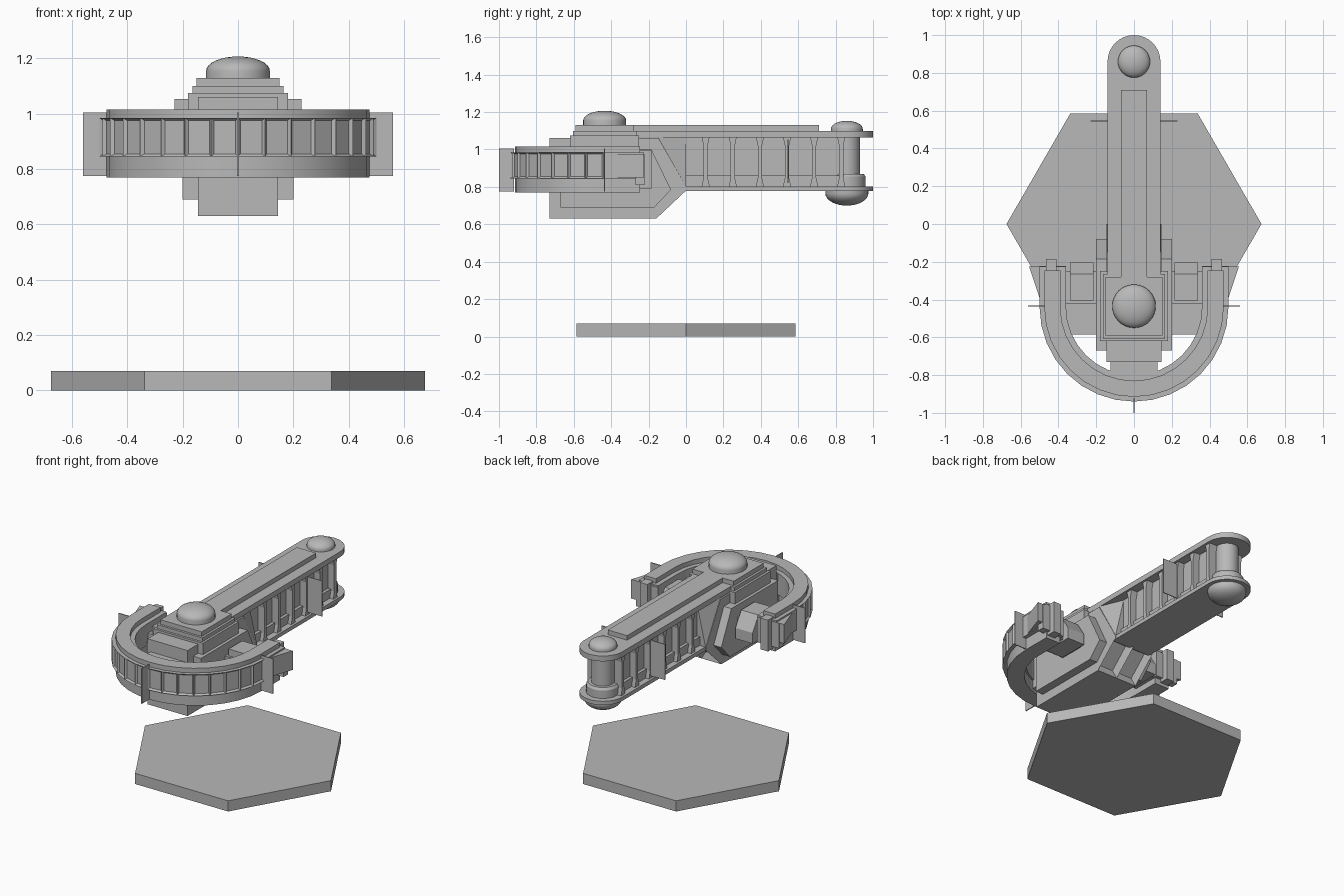
import bpy, bmesh
from math import sin, cos, pi
from mathutils import Vector, Matrix

cube = bpy.data.objects.get("Cube")
if cube:
    bpy.data.objects.remove(cube, do_unlink=True)

grey = bpy.data.materials.new("plain_grey")
grey.use_nodes = True
grey.diffuse_color = (0.48, 0.48, 0.48, 1)
grey.node_tree.nodes["Principled BSDF"].inputs["Base Color"].default_value = (0.48, 0.48, 0.48, 1)


def finish(name, bm, smooth=False):
    bmesh.ops.recalc_face_normals(bm, faces=bm.faces)
    mesh = bpy.data.meshes.new(name)
    bm.to_mesh(mesh)
    bm.free()
    mesh.materials.append(grey)
    obj = bpy.data.objects.new(name, mesh)
    bpy.context.collection.objects.link(obj)
    if smooth:
        bpy.ops.object.select_all(action='DESELECT')
        obj.select_set(True)
        bpy.context.view_layer.objects.active = obj
        bpy.ops.object.shade_smooth_by_angle(angle=0.5)
    return obj


def box(name, x, y, z):
    bm = bmesh.new()
    bmesh.ops.create_cube(bm, size=1)
    for v in bm.verts:
        v.co = Vector([(a + b) / 2 + c * (b - a) for (a, b), c in zip((x, y, z), v.co)])
    return finish(name, bm)


def prism_mesh(points, low, high, axis):
    """Extrude a 2D outline along x (points are y, z) or z (points are x, y)."""
    bm = bmesh.new()
    verts = [bm.verts.new((low, a, b) if axis == 'x' else (a, b, low)) for a, b in points]
    face = bm.faces.new(verts)
    out = bmesh.ops.extrude_face_region(bm, geom=[face])
    step = Vector((high - low, 0, 0) if axis == 'x' else (0, 0, high - low))
    bmesh.ops.translate(bm, vec=step, verts=[v for v in out["geom"] if isinstance(v, bmesh.types.BMVert)])
    bmesh.ops.recalc_face_normals(bm, faces=bm.faces)
    return bm


def prism(name, points, low, high, axis='z', smooth=False):
    return finish(name, prism_mesh(points, low, high, axis), smooth)


def lathe(name, y, profile):
    bm = bmesh.new()
    verts = [bm.verts.new((r, y, z)) for r, z in profile]
    edges = [bm.edges.new(pair) for pair in zip(verts, verts[1:])]
    bmesh.ops.spin(bm, geom=verts + edges, cent=(0, y, 0), axis=(0, 0, 1), angle=2 * pi, steps=32)
    bmesh.ops.remove_doubles(bm, verts=bm.verts, dist=0.0005)
    return finish(name, bm, True)


def dome(name, y, radius, base, shoulder, tip):
    arc = [(radius * cos(i * pi / 16), shoulder + (tip - shoulder) * sin(i * pi / 16)) for i in range(9)]
    return lathe(name, y, [(0, base), (radius, base)] + arc)


def mirrored(maker, name, x, *args):
    for side, s in (("left", 1), ("right", -1)):
        maker(side + "_" + name, tuple(sorted((s * x[0], s * x[1]))), *args)


def x_prism(name, x, points):
    prism(name, points, x[0], x[1], 'x')


# Hexagonal stand
prism("hex_base", [(0.675 * cos(i * pi / 3), 0.675 * sin(i * pi / 3)) for i in range(6)], 0, 0.07)

# Horseshoe ring
RING_Y = -0.44


def horseshoe(inner, outer, end):
    def u(r):
        arc = [(r * cos(pi + i * pi / 16), RING_Y + r * sin(pi + i * pi / 16)) for i in range(17)]
        return [(-r, end)] + arc + [(r, end)]
    return u(outer) + u(inner)[::-1]


prism("ring_lower_band", horseshoe(0.37, 0.475, -0.245), 0.77, 0.845, smooth=True)
prism("ring_upper_band", horseshoe(0.39, 0.475, -0.245), 0.985, 1.015, smooth=True)
bm = prism_mesh(horseshoe(0.36, 0.5, -0.225), 0.845, 0.985, 'z')
outer = [f for f in bm.faces if len(f.verts) == 4 and abs(f.normal.z) < 0.1
         and all((v.co.xy - Vector((0, RING_Y))).length > 0.49 for v in f.verts)
         and f.calc_center_median().y < RING_Y]
bmesh.ops.inset_individual(bm, faces=outer, thickness=0.014, depth=-0.012)
finish("ring_window_band", bm)

# Ring tips and fins
for side, s in (("left", 1), ("right", -1)):
    prism(side + "_tip_wedge", [(s * 0.49, -0.42), (s * 0.555, -0.225), (s * 0.49, -0.225)], 0.85, 0.975)
mirrored(box, "tip_block", (0.36, 0.52), (-0.27, -0.222), (0.81, 0.975))
mirrored(box, "tip_end", (0.41, 0.465), (-0.25, -0.185), (0.79, 0.995))
mirrored(box, "ring_fin", (0.47, 0.56), (-0.438, -0.432), (0.775, 1.005))
box("front_ring_fin", (-0.003, 0.003), (-1.0, -0.92), (0.775, 1.005))

# Arms joining the hull to the ring
mirrored(box, "ring_arm", (0.18, 0.38), (-0.42, -0.25), (0.81, 0.92))
mirrored(x_prism, "arm_housing", (0.215, 0.34),
         [(-0.405, 0.8), (-0.205, 0.8), (-0.205, 0.87), (-0.265, 0.965), (-0.405, 0.965)])
box("front_ring_link", (-0.125, 0.125), (-0.8, -0.7), (0.79, 0.98))

# Hull core, with two exhaust recesses in its sloping underside
bm = prism_mesh([(-0.73, 0.63), (-0.16, 0.63), (0, 0.78), (0, 0.8), (-0.15, 1.06), (-0.73, 1.06)],
                -0.145, 0.145, 'x')
bmesh.ops.bisect_plane(bm, geom=bm.verts[:] + bm.edges[:] + bm.faces[:], plane_co=(0, 0, 0), plane_no=(1, 0, 0))
slope = [f for f in bm.faces if f.normal.z < -0.3 and f.normal.y > 0.3]
bmesh.ops.inset_individual(bm, faces=slope, thickness=0.035, depth=-0.04)
finish("hull_core", bm)

# Hull side armour and gusset behind it
prism("hull_armour", [(-0.67, 0.69), (-0.17, 0.69), (-0.08, 0.785), (-0.185, 1.0), (-0.67, 1.0)],
      -0.2, 0.2, 'x')
bm = bmesh.new()
for s in (1, -1):
    for co in ((0.143, -0.15, 1.065), (0.143, 0, 0.8), (0.08, 0, 1.065), (0.08, -0.15, 0.8)):
        bm.verts.new((s * co[0], co[1], co[2]))
bmesh.ops.convex_hull(bm, input=bm.verts)
finish("boom_gusset", bm)

# Stepped turret and its dome
for i, (w, z0, z1) in enumerate(((0.18, 1.0, 1.075), (0.165, 1.075, 1.1), (0.15, 1.1, 1.13))):
    box("turret_step_%d" % (i + 1), (-w, w), (-0.435 - w - 0.005, -0.435 + w + 0.005), (z0, z1))
dome("turret_dome", -0.435, 0.115, 1.12, 1.155, 1.207)

# Boom plates with round ends
END_Y = 0.86


def stadium(r, start):
    return [(-r, start)] + [(r * cos(pi - i * pi / 16), END_Y + r * sin(pi - i * pi / 16))
                            for i in range(17)] + [(r, start)]


prism("boom_top_plate", stadium(0.14, -0.28), 1.065, 1.1, smooth=True)
prism("boom_bottom_plate", stadium(0.14, -0.03), 0.778, 0.803, smooth=True)
box("boom_spine", (-0.07, 0.07), (-0.3, 0.71), (1.09, 1.13))

# Boom web, rails and flared ribs
box("boom_web", (-0.08, 0.08), (-0.1, 0.83), (0.79, 1.08))
mirrored(box, "boom_rail", (0.07, 0.1), (-0.03, 0.83), (0.8, 0.86))
for i in range(6):
    y = 0.105 + i * 0.145
    half = [(0.022, 0.8), (0.011, 0.85), (0.011, 1.02), (0.022, 1.07)]
    outline = [(y + d, z) for d, z in half] + [(y - d, z) for d, z in reversed(half)]
    mirrored(x_prism, "boom_rib_%d" % (i + 1), (0.07, 0.125), outline)
mirrored(box, "boom_fin", (0.08, 0.23), (0.542, 0.548), (0.82, 1.053))

# Boom end post and domes
lathe("end_post", END_Y, [(0.1, 0.8), (0.1, 0.855), (0.09, 0.87), (0.07, 0.87), (0.07, 1.07)])
dome("end_top_dome", END_Y, 0.085, 1.09, 1.11, 1.153)
dome("end_bottom_dome", END_Y, 0.115, 0.785, 0.765, 0.7)
